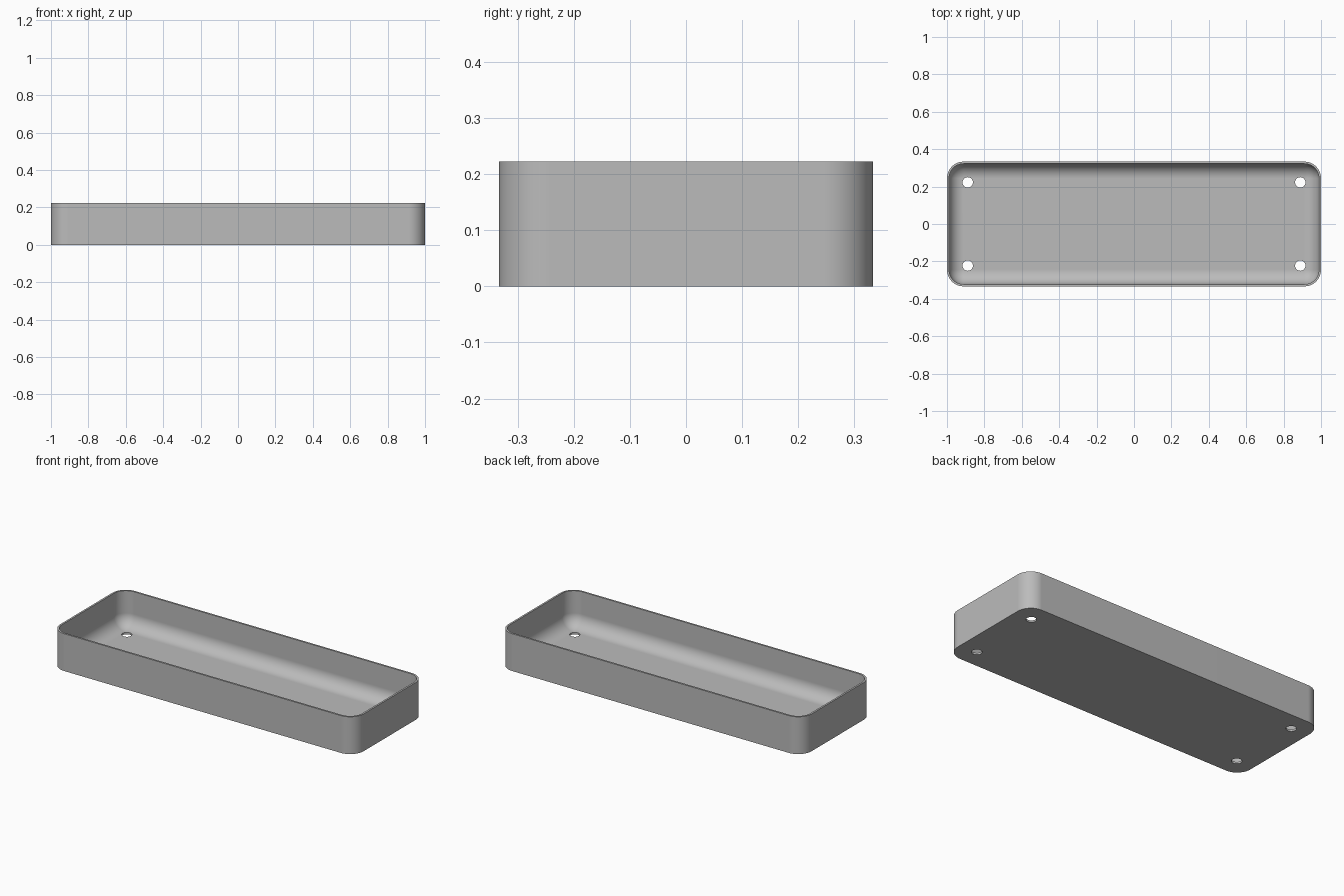
import bpy, bmesh, math
from mathutils import Vector

cube = bpy.data.objects.get("Cube")
if cube:
    bpy.data.objects.remove(cube, do_unlink=True)

MM = 1 / 90                      # tray is 180 x 60 x 20 units, scaled to 2 long
HALF_X, HALF_Y, HEIGHT = 90, 30, 20
WALL, CORNER, FILLET = 1, 8, 7
HOLE_INSET, HOLE_RADIUS = 10, 2.5
STEPS = 12

grey = bpy.data.materials.new("light grey")
grey.use_nodes = True
colour = (0.5, 0.5, 0.5, 1)
grey.diffuse_color = colour
grey.node_tree.nodes["Principled BSDF"].inputs["Base Color"].default_value = colour


def ring(bm, inset, z):
    """Rounded rectangle outline, inset from the outer wall."""
    radius = max(CORNER - inset, 0.01)
    cx, cy = HALF_X - inset - radius, HALF_Y - inset - radius
    verts = []
    for q, (sx, sy) in enumerate(((1, 1), (-1, 1), (-1, -1), (1, -1))):
        for i in range(STEPS + 1):
            a = math.pi / 2 * (q + i / STEPS)
            p = Vector((sx * cx + radius * math.cos(a), sy * cy + radius * math.sin(a), z))
            verts.append(bm.verts.new(p * MM))
    return verts


# Tray shell: outer wall, rim, inner wall, floor fillet
bm = bmesh.new()
profile = [(0, 0), (0, HEIGHT), (WALL, HEIGHT)]
for i in range(STEPS + 1):
    a = math.pi / 2 * i / STEPS
    profile.append((WALL + FILLET * (1 - math.cos(a)), WALL + FILLET * (1 - math.sin(a))))
rings = [ring(bm, *p) for p in profile]
for low, high in zip(rings, rings[1:]):
    for i in range(len(low)):
        j = (i + 1) % len(low)
        bm.faces.new((low[i], low[j], high[j], high[i]))
bm.faces.new(rings[0][::-1])
bm.faces.new(rings[-1])
bmesh.ops.remove_doubles(bm, verts=bm.verts, dist=0.0003)
bmesh.ops.recalc_face_normals(bm, faces=bm.faces)
mesh = bpy.data.meshes.new("tray")
bm.to_mesh(mesh)
bm.free()
mesh.materials.append(grey)
tray = bpy.data.objects.new("tray", mesh)
bpy.context.collection.objects.link(tray)
bpy.context.view_layer.objects.active = tray
tray.select_set(True)

# Four screw holes through the floor
for sx in (-1, 1):
    for sy in (-1, 1):
        bpy.ops.mesh.primitive_cylinder_add(
            vertices=32, radius=HOLE_RADIUS * MM, depth=10 * MM,
            location=(sx * (HALF_X - HOLE_INSET) * MM, sy * (HALF_Y - HOLE_INSET) * MM, 0))
        cutter = bpy.context.object
        cutter.name = "hole_cutter"
        cutter.hide_render = True
        cutter.data.materials.append(grey)
        bpy.context.view_layer.objects.active = tray
        cut = tray.modifiers.new("hole", 'BOOLEAN')
        cut.operation, cut.solver, cut.object = 'DIFFERENCE', 'EXACT', cutter
        bpy.ops.object.modifier_apply(modifier=cut.name)
        bpy.data.objects.remove(cutter, do_unlink=True)

# Smooth fillets, crisp rim and flat floor
tray.select_set(True)
bpy.ops.object.shade_smooth_by_angle(angle=math.radians(30))
weighted = tray.modifiers.new("flat_floor", 'WEIGHTED_NORMAL')
weighted.keep_sharp = True
